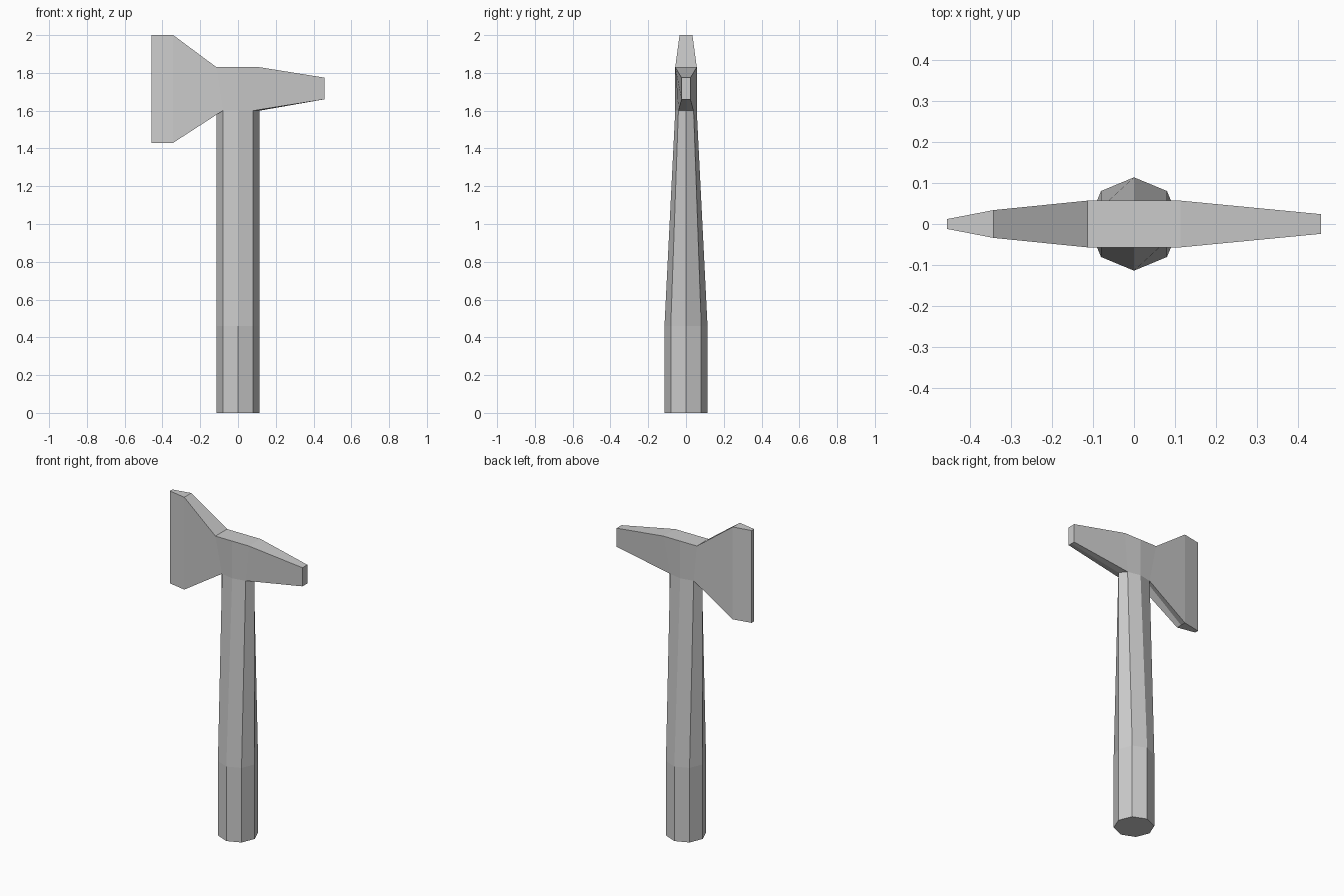
import bpy, bmesh, math

if "Cube" in bpy.data.objects:
    bpy.data.objects.remove(bpy.data.objects["Cube"])

bm = bmesh.new()
R = 0.114
D = R * math.cos(math.pi / 4)
Z_TOP = 1.60


def bridge(a, b, skip=()):
    n = len(a)
    for i in range(n):
        if i not in skip:
            j = (i + 1) % n
            bm.faces.new((a[i], a[j], b[j], b[i]))


# Handle: octagonal grip that narrows front to back towards the head
def octagon(z, squash):
    return [bm.verts.new((R * math.cos(i * math.pi / 4),
                          R * squash * math.sin(i * math.pi / 4), z))
            for i in range(8)]


rings = [octagon(0, 1), octagon(0.46, 1), octagon(Z_TOP, 0.5)]
bm.faces.new(rings[0][::-1])
for a, b in zip(rings, rings[1:]):
    bridge(a, b)


# Head: cross-sections along x, open underneath where the handle joins
def section(x_top, x_low, x_mid, y_top, y_low, z_top, z_low):
    pts = [(x_top, y_top, z_top), (x_top, -y_top, z_top), (x_low, -y_low, z_low),
           (x_mid, 0, z_low), (x_low, y_low, z_low)]
    return [bm.verts.new(p) for p in pts]


sections = [
    section(-0.457, -0.457, -0.457, 0.012, 0.012, 2.00, 1.43),
    section(-0.343, -0.343, -0.343, 0.034, 0.034, 2.00, 1.43),
    section(-R, -D, -R, R / 2, D / 2, 1.83, Z_TOP),
    section(0, 0, 0, R / 2, R / 2, 1.83, Z_TOP),
    section(R, D, R, R / 2, D / 2, 1.83, Z_TOP),
    section(0.457, 0.457, 0.457, 0.024, 0.024, 1.775, 1.66),
]
bm.faces.new(sections[0])
bm.faces.new(sections[-1][::-1])
for k, (a, b) in enumerate(zip(sections, sections[1:])):
    bridge(a, b, skip=(2, 3) if k in (2, 3) else ())

# Weld head to handle
bmesh.ops.remove_doubles(bm, verts=bm.verts, dist=0.0005)
bmesh.ops.delete(bm, geom=[v for v in bm.verts if not v.link_faces], context='VERTS')
bmesh.ops.recalc_face_normals(bm, faces=bm.faces)

mesh = bpy.data.meshes.new("hatchet")
bm.to_mesh(mesh)
bm.free()
bpy.context.collection.objects.link(bpy.data.objects.new("hatchet", mesh))
